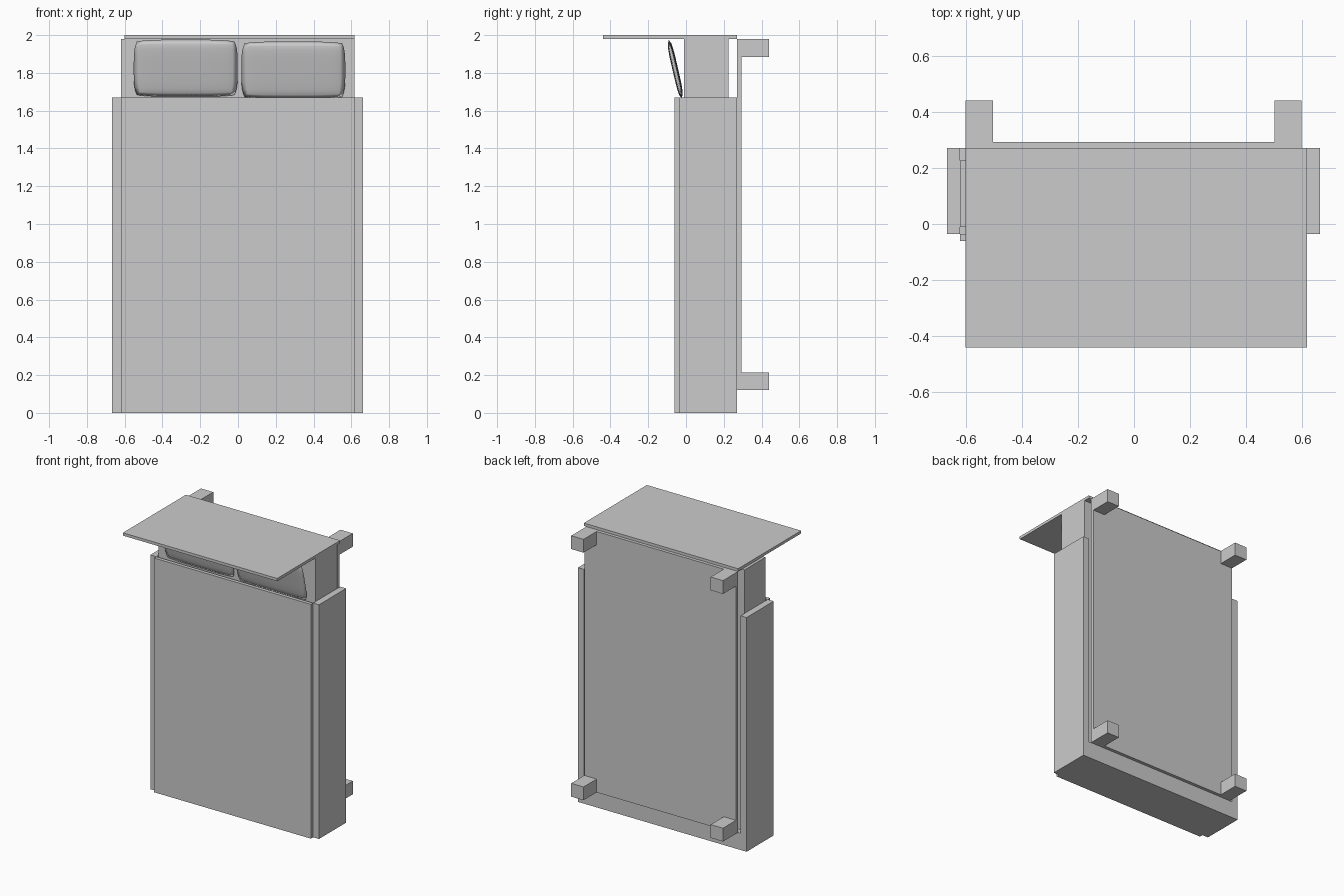
import bpy, bmesh, math
from mathutils import Matrix

if "Cube" in bpy.data.objects:
    bpy.data.objects.remove(bpy.data.objects["Cube"])


def box(name, x, y, z):
    """Axis-aligned box from (min, max) ranges."""
    bm = bmesh.new()
    bmesh.ops.create_cube(bm, size=1)
    for v in bm.verts:
        v.co = [r[0] + (c + 0.5) * (r[1] - r[0]) for c, r in zip(v.co, (x, y, z))]
    me = bpy.data.meshes.new(name)
    bm.to_mesh(me)
    bm.free()
    ob = bpy.data.objects.new(name, me)
    bpy.context.collection.objects.link(ob)
    return ob


def pillow(name, cx, cz, tilt):
    """Soft cushion: two bulging grids joined along a rounded-rectangle rim."""
    w, h, t = 0.275, 0.155, 0.014
    bm = bmesh.new()
    for side in (-1, 1):
        grid = bmesh.ops.create_grid(bm, x_segments=20, y_segments=14, size=1)
        for vert in grid["verts"]:
            u, v = vert.co.x, vert.co.y
            bulge = max(0, (1 - u ** 4) * (1 - v ** 4)) ** 0.5
            vert.co = (u * w * (1 - 0.06 * v ** 4), side * t * bulge,
                       v * h * (1 - 0.06 * u ** 4))
    bmesh.ops.remove_doubles(bm, verts=bm.verts, dist=1e-5)
    bmesh.ops.recalc_face_normals(bm, faces=bm.faces)
    bm.transform(Matrix.Translation((cx, -0.057, cz)) @ Matrix.Rotation(tilt, 4, 'X'))
    me = bpy.data.meshes.new(name)
    bm.to_mesh(me)
    bm.free()
    me.shade_smooth()
    ob = bpy.data.objects.new(name, me)
    bpy.context.collection.objects.link(ob)


# The bed stands on its foot end: bed length runs along z, sleeping side faces -y
box("mattress", (-0.62, 0.617), (-0.01, 0.226), (0.05, 1.98))
box("base_board", (-0.6, 0.597), (0.27, 0.293), (0.12, 1.98))
box("headboard", (-0.6, 0.617), (-0.44, 0.27), (1.98, 2.0))

# Blanket: top sheet, two side drops and the foot drop
box("blanket_top", (-0.62, 0.617), (-0.06, -0.035), (0, 1.67))
box("blanket_left", (-0.667, -0.62), (-0.035, 0.27), (0, 1.67))
box("blanket_right", (0.617, 0.663), (-0.035, 0.27), (0, 1.67))
box("blanket_foot", (-0.62, 0.617), (-0.035, 0.27), (0, 0.12))

# Four square legs on the underside
for side, x in (("left", (-0.6, -0.503)), ("right", (0.5, 0.597))):
    for end, z in (("foot", (0.12, 0.215)), ("head", (1.885, 1.98))):
        box(f"{end}_leg_{side}", x, (0.27, 0.44), z)

# Two pillows leaning off the mattress
pillow("pillow_left", -0.277, 1.825, math.radians(13))
pillow("pillow_right", 0.293, 1.815, math.radians(13))
